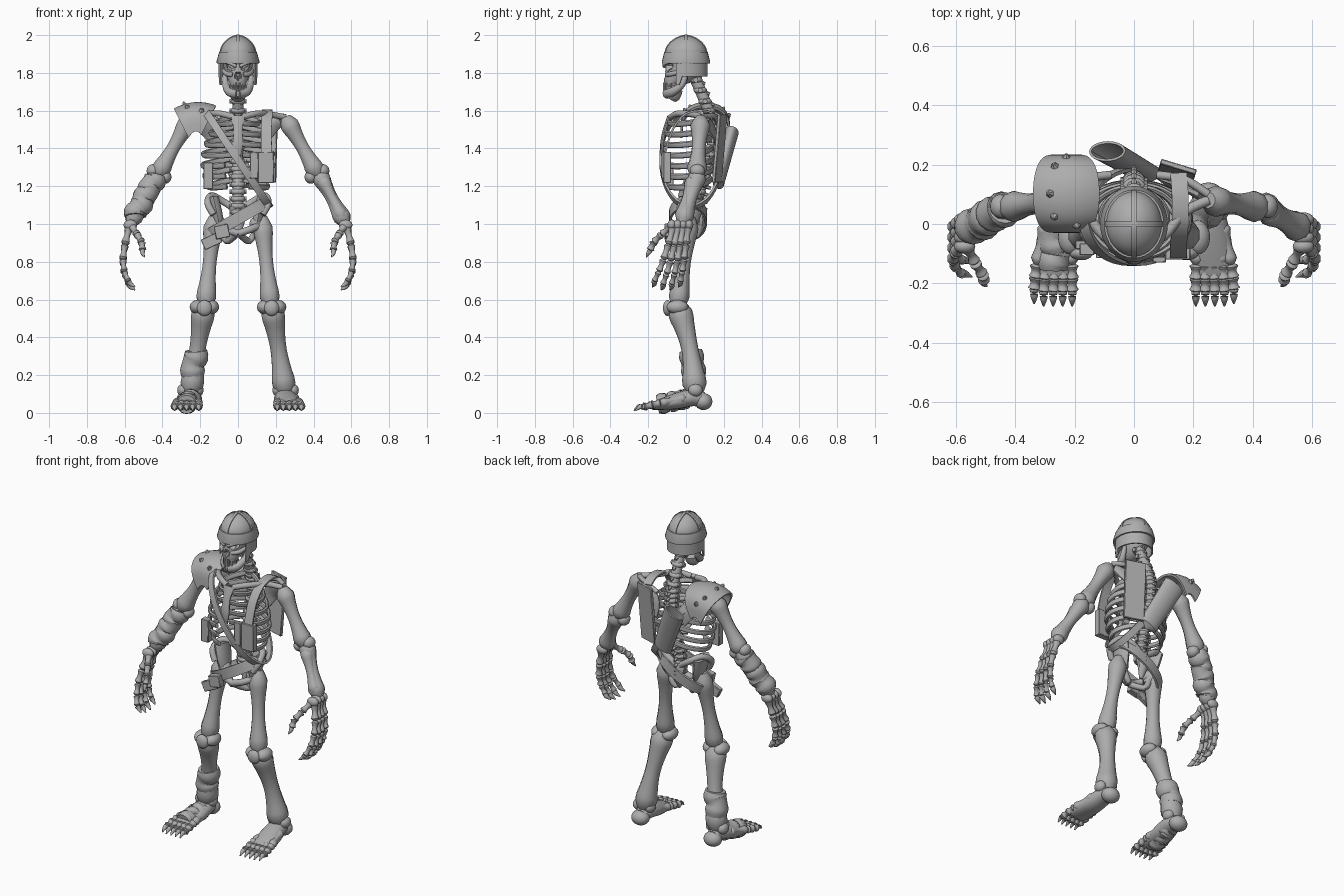
import bpy, bmesh, math
from math import sin, cos, pi, radians
from mathutils import Vector, Matrix, Euler

if "Cube" in bpy.data.objects:
    bpy.data.objects.remove(bpy.data.objects["Cube"])

grey = bpy.data.materials.new("bone_grey")
grey.use_nodes = True
grey.diffuse_color = (.42, .42, .42, 1)
grey.node_tree.nodes["Principled BSDF"].inputs["Base Color"].default_value = grey.diffuse_color


def finish(bm, name, thick=0):
    bmesh.ops.recalc_face_normals(bm, faces=bm.faces)
    if thick:
        bmesh.ops.solidify(bm, geom=bm.faces[:], thickness=thick)
        bmesh.ops.recalc_face_normals(bm, faces=bm.faces)
    mesh = bpy.data.meshes.new(name)
    bm.to_mesh(mesh)
    bm.free()
    mesh.shade_smooth()
    mesh.set_sharp_from_angle(angle=radians(40))
    mesh.materials.append(grey)
    bpy.context.collection.objects.link(bpy.data.objects.new(name, mesh))


def spline(keys, closed, sub):
    count, out = len(keys), []
    pick = lambda i: keys[i % count] if closed else keys[min(max(i, 0), count - 1)]
    for i in range(count if closed else count - 1):
        a, b, c, d = (pick(i + k) for k in (-1, 0, 1, 2))
        for j in range(sub):
            t = j / sub
            out.append((b * 2 + (c - a) * t + (a * 2 - b * 5 + c * 4 - d) * t * t
                        + (b * 3 - a - c * 3 + d) * t ** 3) / 2)
    return out if closed else out + [keys[-1]]


def tube(bm, points, radii, side=1, ref=(0, 1, 0), around=None, seg=10, sub=4, closed=False):
    """Swept section; a radius pair is (along ref, across ref). side = -1 mirrors it."""
    if not isinstance(radii, list):
        radii = [radii] * len(points)
    keys = []
    for point, radius in zip(points, radii):
        pair = radius if isinstance(radius, tuple) else (radius, radius)
        keys.append(Vector((point[0] * side, point[1], point[2], *pair)))
    path = spline(keys, closed, sub)
    count, rings = len(path), []
    turn, grow = (pi / 4, math.sqrt(2)) if seg == 4 else (0, 1)
    for i, key in enumerate(path):
        centre = key.to_3d()
        after = path[(i + 1) % count if closed else min(i + 1, count - 1)].to_3d()
        before = path[i - 1 if closed else max(i - 1, 0)].to_3d()
        along = (after - before).normalized()
        out = centre - Vector(around) if around else Vector(ref)
        out = out - along * out.dot(along)
        out = out.normalized() if out.length > .01 else along.orthogonal().normalized()
        across = along.cross(out)
        angles = [turn + 2 * pi * j / seg for j in range(seg)]
        rings.append([bm.verts.new(centre + grow * (out * max(key[3], .002) * cos(a)
                                                    + across * max(key[4], .002) * sin(a))) for a in angles])
    for i in range(count if closed else count - 1):
        low, high = rings[i], rings[(i + 1) % count]
        for j in range(seg):
            k = (j + 1) % seg
            bm.faces.new((low[j], low[k], high[k], high[j]))
    if not closed:
        bm.faces.new(rings[0][::-1])
        bm.faces.new(rings[-1])


def bone(bm, start, end, radius, side=1, bow=0):
    """Shaft with knobbed ends, optionally bowed towards the back."""
    start, end = Vector(start), Vector(end)
    points, radii = [], []
    for j in range(9):
        t = j / 8
        points.append(start.lerp(end, t) + Vector((0, bow * sin(pi * t), 0)))
        radii.append(radius * (.5 if j in (0, 8) else .66 + .34 * abs(cos(pi * t)) ** 2))
    tube(bm, points, radii, side, sub=2)


def ball(bm, centre, size, side=1):
    place = Matrix.Translation((centre[0] * side, centre[1], centre[2]))
    bmesh.ops.create_icosphere(bm, subdivisions=3, radius=1, matrix=place @ Matrix.Diagonal((*size, 1)))


def claw(bm, root, middle, tip, radius, side):
    root = Vector(root)
    tube(bm, [root, root + Vector(middle), root + Vector(tip)], [radius, radius * .8, .003], side)


def sheet(name, shape, columns, rows, thick):
    bm = bmesh.new()
    grid = [[bm.verts.new(shape(u / columns, v / rows)) for u in range(columns + 1)] for v in range(rows + 1)]
    for low, high in zip(grid, grid[1:]):
        for u in range(columns):
            bm.faces.new((low[u], low[u + 1], high[u + 1], high[u]))
    finish(bm, name, thick)


def box(name, centre, size, rotation=(0, 0, 0)):
    bm = bmesh.new()
    place = Matrix.LocRotScale(Vector(centre), Euler([radians(a) for a in rotation]), Vector(size))
    bmesh.ops.create_cube(bm, size=1, matrix=place)
    bmesh.ops.bevel(bm, geom=bm.edges[:], offset=.003, segments=1, affect='EDGES')
    finish(bm, name)


# Skull with sunken eyes and nose
bm = bmesh.new()
tube(bm, [(0, -.07, 1.73), (0, -.07, 1.76), (0, -.02, 1.83), (0, 0, 1.9), (0, 0, 1.96)],
     [(.03, .04), (.05, .05), (.1, .075), (.1, .08), (.05, .05)], seg=48, sub=10)
for vert in bm.verts:
    x, y, z = vert.co
    if y < -.03:
        eye = math.hypot(abs(x) - .035, z - 1.83 - abs(x) * .2) < .02
        nose = math.hypot(x, z - 1.785) < .015
        vert.co.y += .03 * (eye or nose)
for side in (1, -1):
    tube(bm, [(.01, -.115, 1.835), (.04, -.11, 1.85), (.075, -.07, 1.86)], .01, side)
    tube(bm, [(.025, -.1, 1.79), (.06, -.075, 1.795), (.076, -.01, 1.81)], .013, side)
finish(bm, "skull")

bm = bmesh.new()
for side in (1, -1):
    tube(bm, [(.068, 0, 1.8), (.066, -.02, 1.74), (.045, -.07, 1.7), (0, -.1, 1.69)],
         [.012, .018, .024, .028], side)
tube(bm, [(0, -.085, 1.66), (0, -.075, 1.68), (0, -.06, 1.72)], [.03, .045, .045], seg=16)
for i in range(-3, 4):
    tooth = Vector((i * .013, -.115 + .004 * i * i, 1.7))
    tube(bm, [tooth, tooth + Vector((0, 0, .05))], .007, seg=6)
finish(bm, "jaw_and_teeth")

# Helmet: flared band, pointed dome, crossed ridges, neck guard
bm = bmesh.new()
tube(bm, [(0, 0, 1.85), (0, 0, 1.86), (0, 0, 1.91)], [(.127, .112), (.128, .114), (.115, .1)], seg=32, sub=1)
steps = [pi * k / 16 for k in range(9)]
tube(bm, [(0, 0, 1.9 + .097 * sin(a)) for a in steps],
     [(.11 * cos(a) ** 1.2, .094 * cos(a) ** 1.2) for a in steps], seg=32, sub=2)
for x, y in ((0, .11), (0, -.11), (.094, 0), (-.094, 0)):
    tube(bm, [(x * cos(a) ** 1.2, y * cos(a) ** 1.2, 1.9 + .098 * sin(a)) for a in steps],
         (.004, .008), around=(0, 0, 1.88), seg=4)
finish(bm, "helmet")


def guard(u, v):
    angle = pi * (1.3 * u - .15)
    drop = .13 if abs(u - .5) > .43 else .085
    return Vector((.104 * cos(angle), .115 * sin(angle), 1.865 - v * drop))


sheet("neck_guard", guard, 28, 3, .008)

# Spine and neck
bm = bmesh.new()
column = [(0, .035, 1.8), (0, .12, 1.6), (0, .145, 1.48), (0, .125, 1.33), (0, .07, 1.17), (0, .06, 1.04)]
tube(bm, column, .03)
for centre in spline([Vector(p) for p in column], False, 4):
    ball(bm, centre, (.04, .036, .021))
    tube(bm, [centre, centre + Vector((0, .05, -.02))], [.016, .008], seg=6)
    wing = Vector((.045, 0, 0))
    tube(bm, [centre - wing, centre + wing], .014, seg=6)
finish(bm, "spine")

# Ribcage
bm = bmesh.new()
for i in range(7):
    wide = sin(pi * (.2 + i * .08))
    stop = -.46 if i < 4 else -.38
    top = 1.575 - .056 * i
    for side in (1, -1):
        points = []
        for j in range(9):
            angle = pi * (.48 + (stop - .48) * j / 8)
            depth = (.12 if angle > 0 else .14) * (1 + wide) / 2
            points.append((.188 * wide * cos(angle), .02 + depth * sin(angle), top - .045 * sin(pi * j / 12)))
        tube(bm, points, (.011, .017), side, around=(0, .02, top), seg=8, sub=3)
tube(bm, [(0, -.085, 1.57), (0, -.11, 1.5), (0, -.125, 1.42), (0, -.12, 1.34)],
     [(.014, .04), (.012, .024), (.012, .028), .01])
finish(bm, "ribcage")

# Pelvis
bm = bmesh.new()
tube(bm, [(0, .06, 1.1), (0, .08, 1.02), (0, .06, .93)], [(.03, .05), (.03, .04), .01])
for side in (1, -1):
    tube(bm, [(.13, .03, 1.14), (.11, .02, 1.05), (.09, .01, .95)], [(.065, .03), (.06, .03), .025], side)
    tube(bm, [(.02, .08, 1.08), (.08, .08, 1.12), (.14, .045, 1.15), (.16, -.02, 1.11), (.13, -.04, 1.05)],
         .019, side)
    tube(bm, [(.11, -.01, .99), (.06, -.045, .97), (0, -.05, .95)], .02, side)
    tube(bm, [(.1, .02, .98), (.06, .02, .91), (.01, -.05, .945)], .018, side)
finish(bm, "pelvis")

for side, label in ((1, "left"), (-1, "right")):
    # Shoulder blade and collar bone
    bm = bmesh.new()
    tube(bm, [(.02, -.08, 1.565), (.1, -.04, 1.585), (.17, .04, 1.58), (.25, .08, 1.565)], .017, side)
    tube(bm, [(.1, .155, 1.38), (.13, .15, 1.48), (.23, .1, 1.55)], [.01, (.01, .055), .025], side)
    tube(bm, [(.08, .165, 1.54), (.17, .15, 1.57), (.25, .1, 1.57)], .014, side)
    finish(bm, label + "_shoulder_bones")

    # Arm
    bm = bmesh.new()
    bone(bm, (.25, .08, 1.565), (.43, .055, 1.25), .055, side)
    for dx in (-.032, .032):
        ball(bm, (.418 + dx, .06, 1.265 + dx / 2), (.034, .04, .036), side)
    bone(bm, (.42, .07, 1.28), (.57, -.02, 1), .052, side)
    bone(bm, (.44, .04, 1.25), (.56, -.03, 1.02), .04, side)
    finish(bm, label + "_arm")

    # Hand: wrist pebbles, four fingers and a thumb
    bm = bmesh.new()
    for k in range(4):
        ball(bm, (.57, .015 - .03 * k, .995), (.036, .024, .028), side)
        longer = .004 if k in (1, 2) else 0
        chain = [(.575 + .035 * sin(j * .75), .01 - .026 * k - (.01 + .005 * k) * j,
                  .985 - (.1 + longer) * j + .007 * j * j) for j in range(5)]
        for j in range(4):
            bone(bm, chain[j], chain[j + 1], .024 - .002 * j, side)
        claw(bm, chain[-1], (-.012, 0, -.015), (-.035, -.01, -.03), .016, side)
    thumb = [(.56, -.08, .985), (.535, -.13, .945), (.51, -.17, .905), (.505, -.19, .86)]
    for start, end in zip(thumb, thumb[1:]):
        bone(bm, start, end, .022, side)
    claw(bm, thumb[-1], (0, -.01, -.015), (-.01, -.02, -.035), .014, side)
    finish(bm, label + "_hand")

    # Leg
    bm = bmesh.new()
    ball(bm, (.1, .01, 1), (.04, .04, .04), side)
    bone(bm, (.125, .02, 1.04), (.175, -.045, .55), .057, side)
    for dx in (-.036, .036):
        ball(bm, (.178 + dx, -.045, .56), (.042, .058, .038), side)
    ball(bm, (.178, -.098, .555), (.04, .024, .042), side)
    bone(bm, (.175, -.05, .59), (.253, .05, .09), .068, side, .02)
    for dx in (-.04, .04):
        ball(bm, (.252 + dx, .05, .12), (.03, .038, .034), side)
    finish(bm, label + "_leg")

    # Foot: heel, solid instep and five clawed toes
    bm = bmesh.new()
    ball(bm, (.25, .092, .06), (.055, .048, .045), side)
    tube(bm, [(.25, .09, .07), (.25, .03, .08), (.26, -.06, .06), (.274, -.18, .036)],
         [.04, (.045, .058), (.042, .068), (.02, .07)], side, ref=(0, 0, 1), seg=16)
    for k in range(-2, 3):
        root, knuckle = Vector((.257 + .02 * k, 0, .08)), Vector((.268 + .029 * k, -.135, .052))
        end = Vector((.272 + .032 * k, -.228 + .008 * max(k - 1, 0), .032))
        bone(bm, root, knuckle, .026, side)
        bone(bm, knuckle, knuckle.lerp(end, .55), .025, side)
        bone(bm, knuckle.lerp(end, .5), end, .023, side)
        claw(bm, end, (0, -.022, 0), (0, -.048, -.02), .016, side)
    finish(bm, label + "_foot")


# Cloth wraps on the right forearm, shin and foot
def wraps(name, start, end, radius, rolls):
    bm = bmesh.new()
    start, end = Vector(start), Vector(end)
    steps = range(rolls * 2 + 1)
    tube(bm, [start.lerp(end, i / rolls / 2) + Vector((.006 * sin(i * 2), 0, 0)) for i in steps],
         [radius * (1 if i % 2 else .88) for i in steps], seg=14, sub=3)
    finish(bm, name)


wraps("forearm_wrap", (-.435, .055, 1.25), (-.55, -.015, 1.04), .063, 5)
wraps("shin_wrap", (-.222, .025, .33), (-.245, .045, .19), .067, 2)
wraps("foot_wrap", (-.255, .01, .075), (-.27, -.15, .045), .057, 3)


# Shoulder pad with studs
def pad(u, v):
    angle, across = pi * v, 2 * u - 1
    lift = max(sin(angle), 0) ** .6
    return Vector((-.228 + .112 * across * (.3 + .7 * lift), .102 + .132 * cos(angle),
                   1.49 + .155 * lift - .026 * across ** 2 + .008 * across))


sheet("shoulder_pad", pad, 14, 24, .012)
bm = bmesh.new()
for u, v in ((.3, .25), (.25, .5), (.3, .7), (.7, .8), (.5, .12)):
    base = pad(u, v)
    out = (base - Vector((-.228, .1, 1.48))).normalized()
    tube(bm, [base - out * .006, base + out * .014], [.018, .004], seg=6)
finish(bm, "pad_studs")


# Straps: tilted loops around the body
def strap(name, centre, rx, ry, tilt, width):
    bm = bmesh.new()
    angles = [2 * pi * k / 40 for k in range(40)]
    tube(bm, [Vector(centre) + Vector((rx * cos(a), ry * sin(a), tilt * cos(a))) for a in angles],
         (.006, width), around=centre, seg=4, sub=1, closed=True)
    finish(bm, name)


strap("chest_strap", (0, .025, 1.34), .168, .16, -.25, .02)
strap("hip_belt", (0, .01, 1.03), .16, .095, .09, .032)
bm = bmesh.new()
tube(bm, [(.15, -.11, 1.38), (.15, -.07, 1.5), (.155, 0, 1.585), (.155, .1, 1.6), (.15, .17, 1.57)],
     (.005, .028), around=(.15, .04, 1.4), seg=4)
finish(bm, "left_shoulder_strap")

# Pouches and back gear
box("left_chest_pouch", (.147, -.1, 1.3), (.085, .04, .165))
box("left_chest_pouch_small", (.085, -.12, 1.31), (.045, .02, .14))
box("right_chest_pouch", (-.158, -.085, 1.255), (.05, .04, .14))
box("belt_pouch", (-.085, -.095, .96), (.075, .04, .07), (0, -12, 0))
box("belt_flap", (-.14, -.07, .91), (.1, .03, .06), (0, -25, 0))
box("back_sheath", (.145, .178, 1.4), (.125, .018, .36), (-5, 0, -17))

axis = Vector((-.14, .08, .3))
broad = axis.cross(Vector((0, 1, 0))).normalized()
narrow = broad.cross(axis).normalized()


def quiver(u, v):
    size = min(1, v * 14) * (.88 + .14 * v)
    ring = broad * .066 * cos(2 * pi * u) + narrow * .034 * sin(2 * pi * u)
    return Vector((.05, .165, 1.19)) + axis * v + ring * size


sheet("quiver", quiver, 24, 14, .008)
